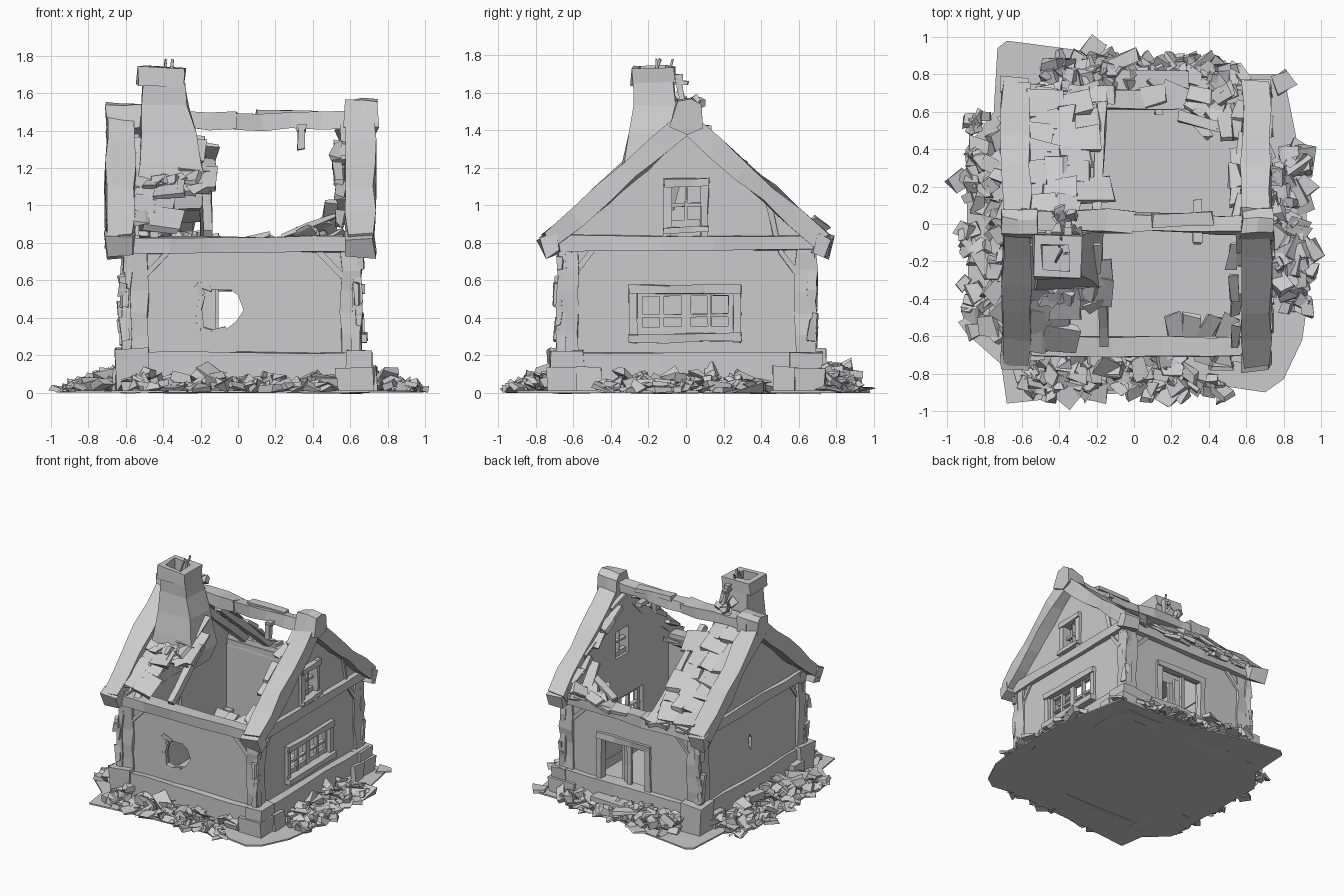
import bpy, bmesh, random
from math import pi
from mathutils import Vector as V, Matrix, Euler

if "Cube" in bpy.data.objects:
    bpy.data.objects.remove(bpy.data.objects["Cube"])
R = random.Random(7)
U = R.uniform


def jit(j):
    return V((U(-j, j), U(-j, j), U(-j, j)))


def finish(bm, name):
    bmesh.ops.recalc_face_normals(bm, faces=bm.faces)
    me = bpy.data.meshes.new(name)
    bm.to_mesh(me)
    bm.free()
    ob = bpy.data.objects.new(name, me)
    bpy.context.collection.objects.link(ob)
    return ob


def chunk(bm, loc, size, rot=(0, 0, 0), j=0.0):
    """One rough block added to bm."""
    m = Matrix.Translation(loc) @ Euler(rot).to_matrix().to_4x4() @ Matrix.Diagonal((*size, 1))
    for v in bmesh.ops.create_cube(bm, size=1, matrix=m)['verts']:
        v.co += jit(j)
        v.co.z = max(v.co.z, 0.0)


def loft(bm, rings):
    """Skin a stack of equal point rings and cap both ends."""
    rows = [[bm.verts.new(p) for p in r] for r in rings]
    n = len(rows[0])
    for a, b in zip(rows, rows[1:]):
        for i in range(n):
            bm.faces.new((a[i], a[(i + 1) % n], b[(i + 1) % n], b[i]))
    bm.faces.new(rows[0])
    bm.faces.new(rows[-1])


def beam(bm, a, b, w, h, seg=3, j=0.007, up=(0, 0, 1)):
    """Hewn timber from a to b; w is sideways, h is along up."""
    a, b = V(a), V(b)
    d = (b - a).normalized()
    s = d.cross(V(up)).normalized()
    u = s.cross(d)
    loft(bm, [[a.lerp(b, i / seg) + s * w / 2 * p + u * h / 2 * q + jit(j)
               for p, q in ((-1, -1), (1, -1), (1, 1), (-1, 1))] for i in range(seg + 1)])


def slab(name, loops, at, thick):
    """Flat wall with holes: first loop is the outline, the rest are openings."""
    bm = bmesh.new()
    es = []
    for l in loops:
        vs = [bm.verts.new(at(*p)) for p in l]
        es += [bm.edges.new((vs[i - 1], vs[i])) for i in range(len(vs))]
    bmesh.ops.triangle_fill(bm, use_beauty=True, edges=es)
    g = bmesh.ops.extrude_face_region(bm, geom=bm.faces[:])['geom']
    bmesh.ops.translate(bm, vec=thick, verts=[e for e in g if isinstance(e, bmesh.types.BMVert)])
    return finish(bm, name)


def rect(a, b, c, d):
    return [(a, c), (b, c), (b, d), (a, d)]


# ground sheet
slab('ground', [[(-.73, .94), (-.68, .98), (-.3, .93), (.1, .83), (.6, .8), (.8, .8), (.87, .45), (.92, .2),
                 (.93, -.4), (.9, -.62), (.8, -.83), (.7, -.9), (.5, -.87), (-.3, -.92), (-.68, -.96),
                 (-.71, -.75), (-.88, -.6), (-.9, .4), (-.75, .6)]],
     lambda x, y: V((x, y, 0)), V((0, 0, .012)))

# walls with window, door and broken openings
gable = [(-.66, .1), (.67, .1), (.67, .82), (0, 1.39), (-.66, .82)]
slab('right_wall', [gable, rect(-.27, .27, .31, .54), rect(-.08, .08, .88, 1.1)],
     lambda y, z: V((.64, y, z)), V((-.06, 0, 0)))
slab('left_wall', [gable, [(.0, .42), (.03, .47), (.02, .56), (.05, .6), (-.01, .52)]],
     lambda y, z: V((-.59, y, z)), V((.06, 0, 0)))
box = rect(-.58, .63, .1, .8)
hole = [(-.2, .34), (-.14, .32), (-.06, .34), (-.01, .38), (.03, .44), (.0, .52), (-.04, .55), (-.14, .55),
        (-.22, .58), (-.19, .52), (-.21, .44)]
slab('front_wall', [box, hole], lambda x, z: V((x, -.66, z)), V((0, .06, 0)))
slab('back_wall', [box, rect(-.12, .3, .2, .56)], lambda x, z: V((x, .67, z)), V((0, -.06, 0)))

# stone plinth and corner blocks
bm = bmesh.new()
for y in (-.66, .67):
    beam(bm, (-.6, y, .108), (.66, y, .108), .1, .215, 5, .008)
for x in (-.57, .65):
    beam(bm, (x, -.68, .108), (x, .69, .108), .1, .215, 5, .008)
finish(bm, 'plinth')
bm = bmesh.new()
for x in (-.57, .64):
    for y in (-.65, .66):
        sx, sy = (1 if x > 0 else -1), (1 if y > 0 else -1)
        if x < 0:
            chunk(bm, (x + .01, y, .115), (.18, .17, .23), j=.012)
        else:
            chunk(bm, (x - .02, y, .065), (.22, .17, .13), j=.012)
            chunk(bm, (x + .01, y - .02 * sy, .17), (.14, .18, .11), j=.012)
        chunk(bm, (x + .02 * sx, y - .14 * sy, .07), (.15, .13, .13), j=.012)
finish(bm, 'corner_stones')

# timber frame: L-shaped posts, plates and braces
bm = bmesh.new()
for x, w, xo in ((-.55, .13, -.59), (.605, .11, .635)):
    for y, yo in ((-.63, -.66), (.64, .67)):
        beam(bm, (x, yo, .2), (x, yo, .77), .04, w, 5, .01, (1, 0, 0))
        beam(bm, (xo, y, .2), (xo, y, .77), .11, .045, 5, .01, (1, 0, 0))
finish(bm, 'corner_posts')
bm = bmesh.new()
for y in (-.655, .665):
    beam(bm, (-.62, y, .79), (.66, y, .79), .1, .085, 5, .008)
for x in (-.57, .63):
    beam(bm, (x, -.68, .80), (x, .69, .80), .09, .08, 5, .008)
finish(bm, 'wall_plates')
bm = bmesh.new()
for y in (-.655, .665):
    for x, s in ((-.5, 1), (.56, -1)):
        beam(bm, (x, y, .62), (x + .13 * s, y, .76), .04, .03, 1, .004, (s, 0, 0))
for x in (-.585, .635):
    for s in (-1, 1):
        beam(bm, (x, s * .6, .63), (x, s * .5, .76), .035, .03, 1, .004, (0, s, 0))
beam(bm, (.64, .48, .83), (.64, .44, 1.02), .03, .03, 1, .004, (1, 0, 0))
finish(bm, 'braces')


# roof: verge planks, ridge beam, end blocks, rafters
def slope(x, y, lift=0):
    return V((x, y, 1.44 - .87 * abs(y) + lift))


bm = bmesh.new()
for x in (-.63, .655):
    for s in (-1, 1):
        beam(bm, slope(x, s * .73), slope(x, 0), .15, .105, 5, .012)
        chunk(bm, (x, s * .725, .79), (.15, .09, .11), (s * -.35, 0, 0), .014)
finish(bm, 'verge_planks')
bm = bmesh.new()
for x, w, t in ((-.61, .19, 1.55), (.66, .17, 1.57)):    # tapered six-sided ends
    prof = ((-.08, 1.41), (0, 1.375), (.08, 1.41), (.075, 1.53), (.03, t), (-.05, t - .01))
    loft(bm, [[V((x + w * k, y, z)) + jit(.012) for y, z in prof] for k in (-.5, 0, .5)])
finish(bm, 'ridge_end_blocks')
bm = bmesh.new()
beam(bm, (-.6, .03, 1.465), (.0, .01, 1.445), .11, .09, 4, .014)
beam(bm, (-.04, .01, 1.45), (.62, .0, 1.46), .1, .085, 4, .014)
beam(bm, (.1, .02, 1.49), (.42, .03, 1.49), .07, .03, 2, .008)
beam(bm, (.34, -.08, 1.42), (.34, -.09, 1.3), .05, .04, 1, .006, (1, 0, 0))
beam(bm, (.34, .13, 1.41), (.34, -.1, 1.42), .05, .03, 1, .006)
finish(bm, 'ridge_beam')
bm = bmesh.new()
beam(bm, slope(-.2, .05, -.04), slope(-.17, .66, -.04), .05, .05, 4, .006)
beam(bm, slope(-.17, -.24, -.06), slope(-.16, -.64, -.04), .05, .05, 4, .006)
beam(bm, slope(-.38, .05, -.06), slope(-.38, .66, -.06), .045, .05, 3, .006)
beam(bm, slope(-.45, -.05, -.06), slope(-.45, -.66, -.06), .045, .05, 3, .006)
finish(bm, 'rafters')

# overlapping roof tiles on the surviving patches
bm = bmesh.new()


def row(y, x0, x1, wmin=.08, wmax=.2, lift=.005):
    s = 1 if y > 0 else -1
    x = x0
    while x < x1:
        w = U(wmin, wmax)
        chunk(bm, slope(x + w / 2, y, lift + U(-.01, .025)), (w, U(.13, .19), .026),
              (-s * (.68 + U(-.2, .1)), U(-.16, .16), U(-.2, .2)), .014)
        x += w * .93


for i in range(7):
    row(.09 + i * .092, -.57, -.29 + U(-.06, .04))
    row(.09 + i * .085, .53 + U(-.04, .03), .56, .05, .07)
    if i not in (2, 5):
        row(-.09 - i * .085, .53 + U(-.03, .03), .56, .05, .07)
for i, e in enumerate((-.28, -.24, -.26, -.34, -.4, -.44)):
    row(-.18 - i * .085, -.57, e)
finish(bm, 'roof_tiles')

# chimney: flared shaft and hollow cap
bm = bmesh.new()
prof = [(.98, -.53, -.2, -.35, -.06), (1.1, -.54, -.17, -.36, -.04), (1.22, -.53, -.19, -.34, -.04),
        (1.38, -.515, -.23, -.31, -.05), (1.53, -.51, -.27, -.285, -.06), (1.65, -.51, -.29, -.275, -.07),
        (1.645, -.54, -.285, -.29, -.06), (1.74, -.54, -.28, -.285, -.06), (1.74, -.49, -.34, -.245, -.11),
        (1.5, -.49, -.34, -.245, -.11)]
loft(bm, [[V(p) + jit(.01) for p in ((a, c, z), (b, c, z), (b, d, z), (a, d, z))] for z, a, b, c, d in prof])
finish(bm, 'chimney')
bm = bmesh.new()
for _ in range(10):     # broken flashing at the chimney foot, stones behind and twigs on top
    chunk(bm, slope(U(-.48, -.2), U(-.44, -.36), .02), (U(.06, .11), U(.05, .1), .03), (.7, U(-.4, .4), U(-.6, .6)), .014)
for _ in range(8):
    chunk(bm, (U(-.42, -.3), U(-.06, .08), U(1.49, 1.57)), (.05, .05, .04), (U(-1, 1), U(-1, 1), U(0, 3)), .012)
for x, y in ((-.4, -.12), (-.37, -.16), (-.42, -.2)):
    beam(bm, (x, y, 1.6), (x + U(-.03, .04), y + U(-.04, .06), 1.78), .015, .012, 1, .004, (1, 0, 0))
beam(bm, (-.36, -.06, 1.66), (-.35, .01, 1.65), .03, .02, 1, .004)
beam(bm, (-.35, -.04, 1.7), (-.33, -.01, 1.54), .03, .03, 2, .01, (1, 0, 0))
finish(bm, 'chimney_rubble')


# windows in the right wall
def window(name, y0, y1, z0, z1, f, bars, rails, sill):
    bm = bmesh.new()
    x = .64
    for y in (y0 - f / 2, y1 + f / 2):
        beam(bm, (x, y, z0 - f), (x, y, z1 + f), f, .05, 2, .005, (1, 0, 0))
    beam(bm, (x + .005, y0 - f, z1 + f / 2), (x + .005, y1 + f, z1 + f / 2), .06, f, 3, .005)
    beam(bm, (x + .012, y0 - f, z0 - sill / 2), (x + .012, y1 + f, z0 - sill / 2 + .012), .075, sill, 3, .005)
    for y, w in bars:
        beam(bm, (x - .02, y, z0), (x - .02, y, z1), w, .03, 1, .003, (1, 0, 0))
    for z, h in rails:
        beam(bm, (x - .025, y0, z), (x - .025, y1, z + .005), .03, h, 2, .003)
    finish(bm, name)


window('side_window', -.26, .25, .31, .53, .045,
       ((0, .05), (-.13, .02), (.125, .02), (-.25, .03), (.24, .03)), ((.33, .04), (.41, .016), (.525, .02)), .045)
window('gable_window', -.075, .075, .88, 1.1, .045, ((0, .016),), ((.9, .04), (1.0, .02)), .03)

# back doorway: frame, half-fallen door, step
bm = bmesh.new()
for x in (-.13, .31):
    beam(bm, (x, .665, .18), (x, .665, .57), .05, .05, 2, .006, (0, 1, 0))
beam(bm, (-.155, .67, .565), (.335, .67, .565), .05, .045, 3, .006)
finish(bm, 'door_frame')
bm = bmesh.new()
for i in range(3):
    x = .05 + i * .04
    beam(bm, (x, .65 - i * .025, .19), (x + .004, .65 - i * .025, .54 - .03 * i), .025, .04, 2, .005, (1, 0, 0))
finish(bm, 'broken_door')
bm = bmesh.new()
chunk(bm, (.1, .75, .06), (.4, .14, .12), j=.012)
chunk(bm, (.1, .81, .03), (.34, .1, .06), j=.015)
finish(bm, 'door_step')

# plaster edge around the hole in the front wall
bm = bmesh.new()
for i in range(-1, len(hole) - 1):
    if hole[i][0] < -.1:
        (a, c), (b, d) = hole[i], hole[i + 1]
        beam(bm, (a, -.65, c), (b, -.65, d), .03, .03, 1, .004, (0, 1, 0))
finish(bm, 'hole_edge')

# rubble banked against each side of the plinth
bm = bmesh.new()
sides = [(lambda t, d: (t, -.7 - d), -.58, .47, .2, 95), (lambda t, d: (t, .72 + d), -.5, .57, .16, 80),
         (lambda t, d: (-.64 - d, t), -.58, .58, .27, 85), (lambda t, d: (.7 + d, t), -.46, .42, .22, 75)]
for f, t0, t1, depth, n in sides:
    for _ in range(n):
        k = U(0, 1) ** 1.2
        x, y = f(U(t0, t1), k * depth)
        s = U(.05, .1)
        chunk(bm, (x, y, .016 + .095 * (1 - k) * U(.2, 1)), (s * U(.8, 1.7), s * U(.7, 1), s * U(.3, .6)),
              (U(-.6, .6), U(-.6, .6), U(0, pi)), s * .22)
for x, y in ((-.93, .22), (.94, -.15), (-.86, -.55), (.92, .2), (-.22, .94), (.18, -.92), (-.36, -.92), (.8, .76)):
    chunk(bm, (x, y, .02), (.1, .1, .02), (0, 0, U(.5, 1)), .014)
beam(bm, (-.28, .78, .13), (.02, .91, .1), .07, .03, 2, .01)
for _ in range(45):     # taller heap at the back left
    chunk(bm, (U(-.48, -.1), U(.72, .88), U(.03, .13)), (U(.06, .13), U(.04, .09), .04),
          (U(-.6, .6), U(-.6, .6), U(0, pi)), .018)
finish(bm, 'rubble')

# fallen boards and slates inside, resting near the wall tops
bm = bmesh.new()
beam(bm, (.24, .58, .84), (.53, .5, .95), .06, .025, 2, .006)
beam(bm, (.48, .64, .82), (.5, .45, 1.02), .08, .025, 2, .008)
for _ in range(12):
    x = U(.22, .54)
    chunk(bm, (x, U(.5, .7), .82 + (x - .2) * U(0, .35)), (U(.08, .15), U(.05, .1), .022),
          (U(-.7, .3), U(-.6, 0), U(-1, 1)), .014)
for x in (.22, .3, .4, .5):
    chunk(bm, (x, -.56, .79), (.09, .16, .022), (U(.3, .6), U(-.2, .2), U(-.5, .5)), .012)
for _ in range(10):
    chunk(bm, (U(-.5, .5), .69, U(.82, .845)), (U(.07, .16), U(.06, .12), .025), (U(-.4, 0), U(-.2, .2), U(-.5, .5)), .012)
finish(bm, 'fallen_boards')

# thin plaster flakes clinging to the wall corners
bm = bmesh.new()
for x in (-.605, .652):
    for y in (-.672, .684):
        for _ in range(5):
            chunk(bm, (x + U(-.02, .005), y + U(-.02, .005), U(.27, .72)), (.035, .035, U(.07, .16)),
                  (U(-.12, .12), U(-.12, .12), 0), .01)
finish(bm, 'corner_flakes')
